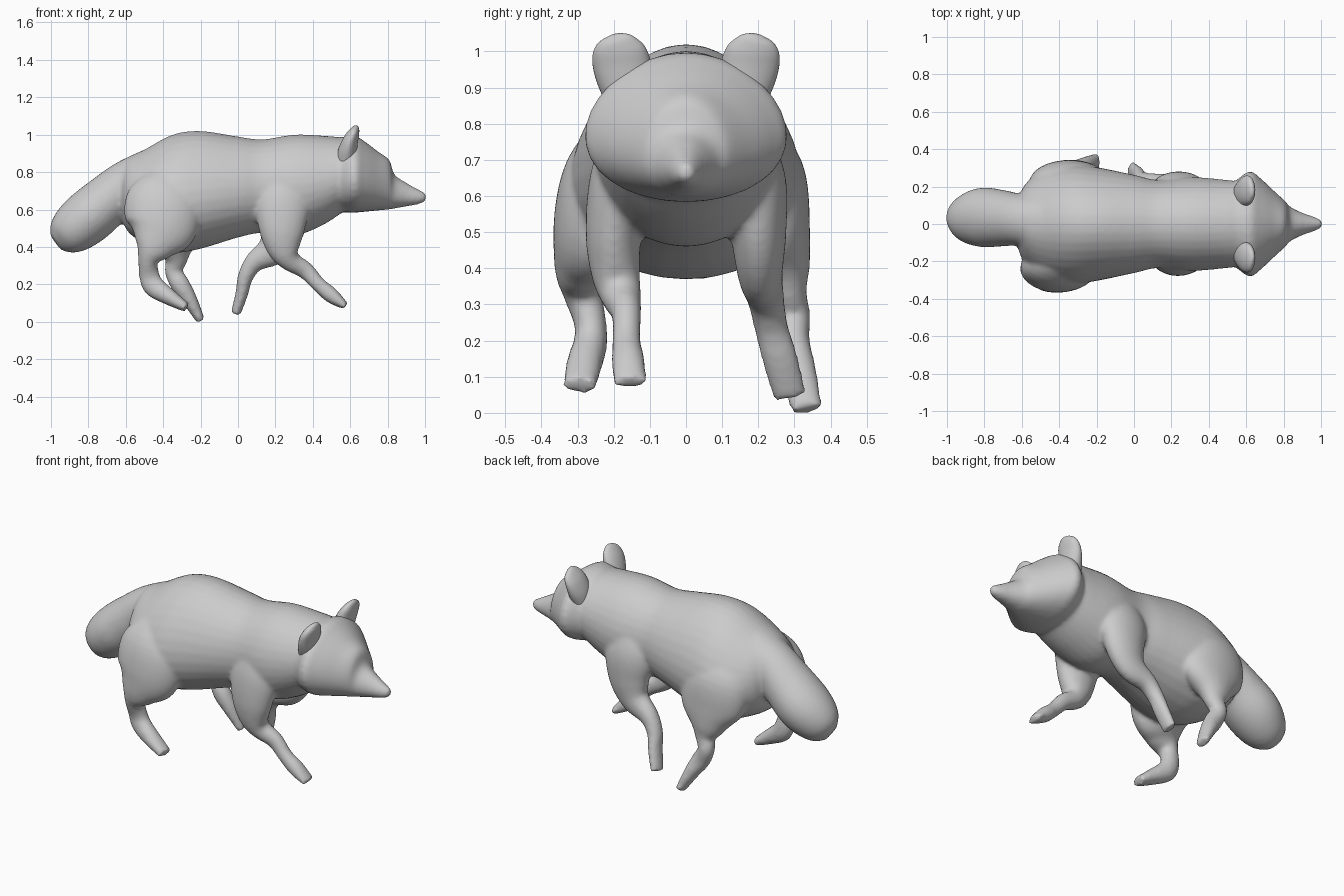
import bpy, bmesh, math
from mathutils import Vector

SIDES = 32


def spline(a, b, c, d, t):
    return 0.5 * (2 * b + (c - a) * t + (2 * a - 5 * b + 4 * c - d) * t * t
                  + (3 * b - a - 3 * c + d) * t ** 3)


def loft(name, stations, pear=0.0, upright=False, steps=5):
    """Closed tube through (x, y, z, half width along y, half depth[, pear]) stations."""
    stations = [(tuple(s) + (pear,))[:6] for s in stations]
    n = len(stations)
    pts = []
    for i in range(n - 1):
        four = [stations[max(0, min(n - 1, i + k))] for k in (-1, 0, 1, 2)]
        for s in range(steps):
            pts.append([spline(*v, s / steps) for v in zip(*four)])
    pts.append(list(stations[-1]))
    bm = bmesh.new()
    rings = []
    for i, p in enumerate(pts):
        a, b = pts[max(i - 1, 0)], pts[min(i + 1, len(pts) - 1)]
        t = Vector((1, 0, 0)) if upright else (Vector(b[:3]) - Vector(a[:3])).normalized()
        side = Vector((0, 1, 0))
        side = (side - t * t.dot(side)).normalized()
        up = t.cross(side)
        ring = []
        for k in range(SIDES):
            ang = 2 * math.pi * k / SIDES
            c, s = math.cos(ang), math.sin(ang)
            ring.append(bm.verts.new(Vector(p[:3]) + side * p[3] * c * (1 - p[5] * s) + up * p[4] * s))
        rings.append(ring)
    for r, q in zip(rings, rings[1:]):
        for k in range(SIDES):
            m = (k + 1) % SIDES
            bm.faces.new((r[k], r[m], q[m], q[k]))
    bm.faces.new(rings[0])
    bm.faces.new(rings[-1])
    bmesh.ops.recalc_face_normals(bm, faces=bm.faces)
    me = bpy.data.meshes.new(name)
    bm.to_mesh(me)
    bm.free()
    ob = bpy.data.objects.new(name, me)
    bpy.context.collection.objects.link(ob)
    return ob


# torso, pear shaped at the hips
torso = loft("body", [
    (-.63, 0, .69, .08, .08, .1), (-.595, 0, .68, .19, .19, .2), (-.5, 0, .67, .275, .25, .2),
    (-.35, 0, .685, .315, .315, .2), (-.2, 0, .705, .30, .315, .18), (0, 0, .72, .262, .27, .1),
    (.13, 0, .725, .235, .25, .05), (.3, 0, .73, .25, .27, .05), (.45, 0, .755, .24, .24, .05),
    (.58, 0, .79, .22, .19, .05), (.66, 0, .80, .16, .14, .05)], upright=True)

# head with wide cheeks and pointed snout
head = loft("head", [
    (.47, 0, .77, .17, .19), (.55, 0, .785, .235, .2), (.62, 0, .79, .28, .207),
    (.68, 0, .775, .24, .187), (.75, 0, .752, .175, .157), (.81, 0, .732, .12, .132),
    (.835, 0, .697, .092, .092), (.9, 0, .68, .06, .064), (.97, 0, .667, .036, .038),
    (1.0, 0, .667, .022, .022), (1.005, 0, .667, .012, .012)], pear=0.12, upright=True)

# bushy drooping tail
tail = loft("tail", [
    (-.38, 0, .81, .18, .15), (-.58, .02, .74, .14, .13), (-.7, .03, .645, .15, .14),
    (-.8, .035, .56, .16, .145), (-.88, .03, .495, .14, .132), (-.94, .025, .45, .1, .1),
    (-.975, .02, .425, .04, .05)])

# hind legs in mid stride
hind_near = loft("hind_leg_near", [
    (-.38, -.15, .76, .10, .12), (-.40, -.22, .65, .12, .20), (-.41, -.26, .5, .11, .19),
    (-.45, -.29, .4, .075, .11), (-.48, -.285, .33, .055, .055), (-.475, -.265, .25, .045, .055),
    (-.45, -.265, .19, .047, .058), (-.38, -.28, .14, .05, .047), (-.275, -.295, .075, .048, .026)])
hind_far = loft("hind_leg_far", [
    (-.36, .15, .76, .10, .12), (-.36, .21, .65, .12, .20), (-.34, .245, .5, .10, .19),
    (-.335, .27, .4, .075, .11), (-.33, .285, .33, .05, .06), (-.345, .30, .27, .044, .047),
    (-.31, .295, .2, .047, .052), (-.26, .31, .12, .05, .042), (-.2, .335, .008, .045, .024)])

# front legs, one reaching forward and one swept back
front_near = loft("front_leg_near", [
    (.25, -.13, .8, .08, .12), (.24, -.175, .65, .09, .15), (.235, -.2, .5, .078, .125),
    (.245, -.195, .39, .068, .09), (.28, -.18, .325, .057, .057), (.36, -.165, .275, .042, .047),
    (.43, -.165, .2, .04, .04), (.5, -.16, .14, .047, .042), (.575, -.155, .083, .047, .02)])
front_far = loft("front_leg_far", [
    (.25, .13, .8, .08, .12), (.24, .185, .65, .09, .15), (.235, .2, .5, .078, .125),
    (.19, .205, .39, .063, .09), (.09, .22, .32, .052, .055), (.04, .235, .24, .047, .042),
    (.02, .26, .15, .05, .034), (-.012, .288, .045, .047, .027)])

# fuse the parts into one soft skin
bpy.ops.object.select_all(action='DESELECT')
for ob in (torso, head, tail, hind_near, hind_far, front_near, front_far):
    ob.select_set(True)
bpy.context.view_layer.objects.active = torso
bpy.ops.object.join()
rem = torso.modifiers.new("fuse", 'REMESH')
rem.mode = 'VOXEL'
rem.voxel_size = 0.011
smo = torso.modifiers.new("soften", 'SMOOTH')
smo.factor = 0.5
smo.iterations = 10
for m in ("fuse", "soften"):
    bpy.ops.object.modifier_apply(modifier=m)
bpy.ops.object.shade_smooth()

# rounded ears, mirrored
ears = loft("ears", [
    (.575, .155, .85, .06, .05), (.585, .165, .91, .076, .05), (.6, .178, .965, .08, .042),
    (.617, .187, 1.005, .072, .032), (.63, .192, 1.033, .048, .02), (.637, .195, 1.045, .018, .008)])
mir = ears.modifiers.new("mirror", 'MIRROR')
mir.use_axis = (False, True, False)
bpy.ops.object.select_all(action='DESELECT')
ears.select_set(True)
bpy.context.view_layer.objects.active = ears
bpy.ops.object.modifier_apply(modifier="mirror")
bpy.ops.object.shade_smooth()
